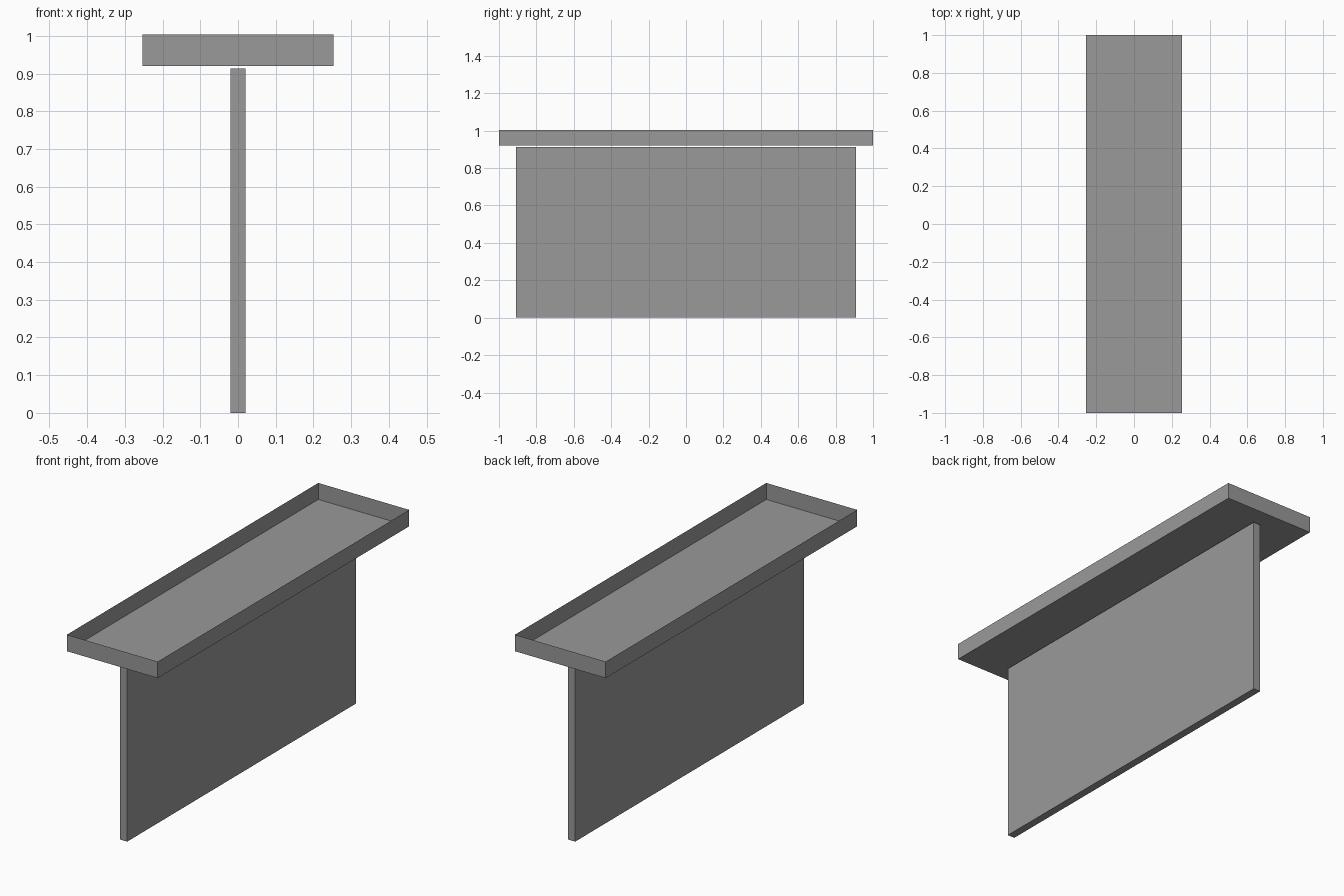
import bpy
import bmesh
from mathutils import Matrix

cube = bpy.data.objects.get("Cube")
if cube:
    bpy.data.objects.remove(cube, do_unlink=True)

# Single grey material
GREY = (0.32, 0.32, 0.32, 1.0)
grey = bpy.data.materials.new("plain grey")
grey.use_nodes = True
grey.diffuse_color = GREY
grey.node_tree.nodes["Principled BSDF"].inputs["Base Color"].default_value = GREY


def make_box(name, width, depth, bottom, top, open_top=False):
    """Centred box between two heights, optionally without its lid."""
    bm = bmesh.new()
    bmesh.ops.create_cube(bm, size=1.0)
    bm.transform(Matrix.Translation((0, 0, (bottom + top) / 2))
                 @ Matrix.Diagonal((width, depth, top - bottom, 1)))
    bm.normal_update()
    if open_top:
        lid = [f for f in bm.faces if f.normal.z > 0.9]
        bmesh.ops.delete(bm, geom=lid, context='FACES_ONLY')
    mesh = bpy.data.meshes.new(name)
    bm.to_mesh(mesh)
    bm.free()
    mesh.materials.append(grey)
    obj = bpy.data.objects.new(name, mesh)
    bpy.context.collection.objects.link(obj)
    return obj


# Upright panel that carries the tray
make_box("support_panel", 0.04, 1.82, 0.0, 0.914)

# Shallow tray with paper-thin sides, open at the top
make_box("tray", 0.506, 2.0, 0.92, 1.003, open_top=True)
